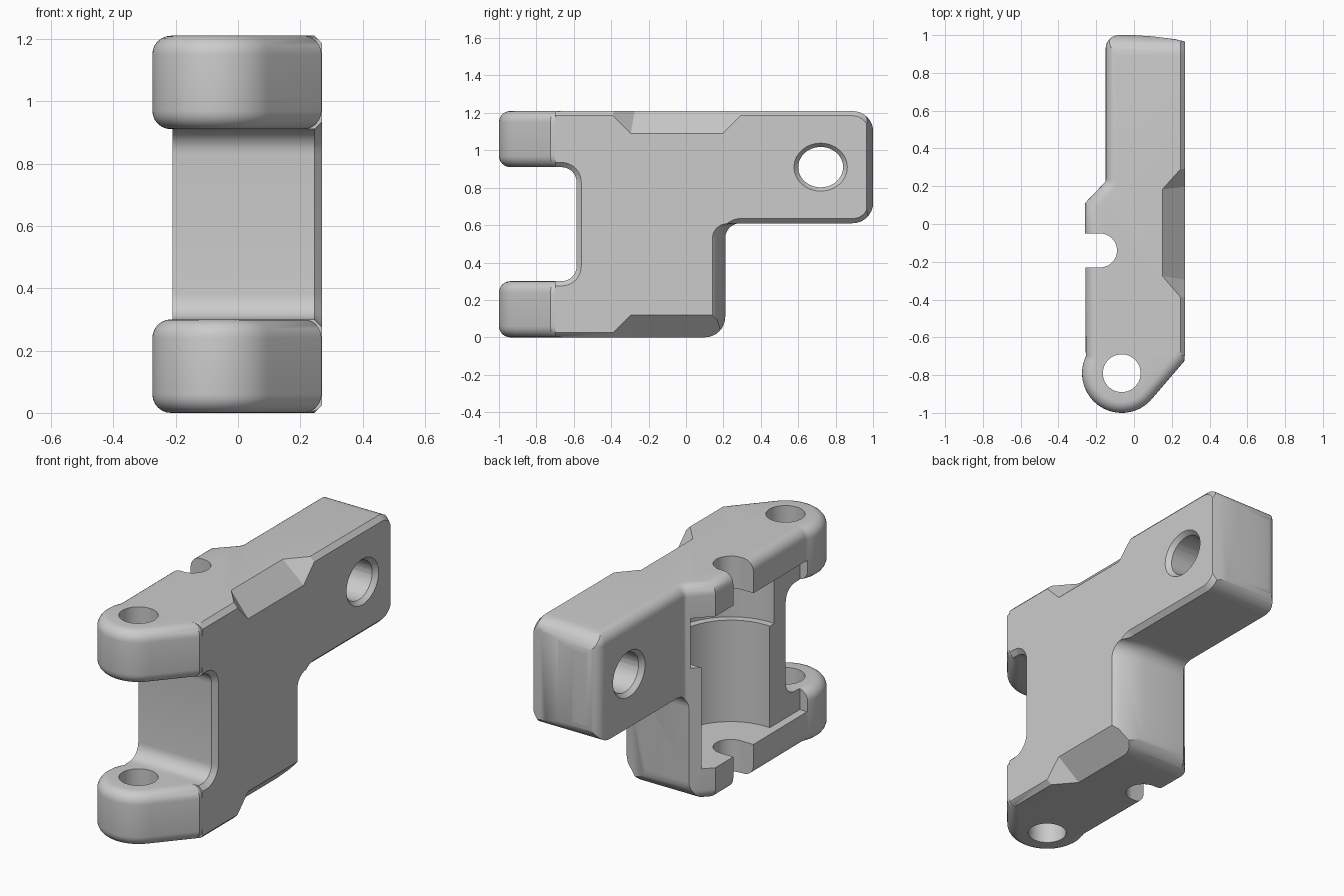
import bpy, bmesh
from math import cos, sin, radians, tan, pi
from mathutils import Vector

if "Cube" in bpy.data.objects:
    bpy.data.objects.remove(bpy.data.objects["Cube"], do_unlink=True)

GREY = (0.6, 0.6, 0.6, 1)
grey = bpy.data.materials.new("plain grey")
grey.use_nodes = True
grey.diffuse_color = GREY
grey.node_tree.nodes["Principled BSDF"].inputs["Base Color"].default_value = GREY

H = 1.21        # overall height
SIDE = 0.27     # flat side plane


def finish(bm, name):
    bmesh.ops.recalc_face_normals(bm, faces=bm.faces)
    me = bpy.data.meshes.new(name)
    bm.to_mesh(me)
    bm.free()
    me.materials.append(grey)
    ob = bpy.data.objects.new(name, me)
    bpy.context.collection.objects.link(ob)
    return ob


def fillet(corners, steps=8):
    """Round each (u, v, radius) corner of a closed outline."""
    out = []
    n = len(corners)
    for i, (u, v, r) in enumerate(corners):
        p = Vector((u, v))
        if r == 0:
            out.append(p)
            continue
        a = (Vector(corners[i - 1][:2]) - p).normalized()
        b = (Vector(corners[(i + 1) % n][:2]) - p).normalized()
        half = a.angle(b) / 2
        centre = p + (a + b).normalized() * (r / sin(half))
        start = p + a * (r / tan(half)) - centre
        end = p + b * (r / tan(half)) - centre
        sweep = start.angle_signed(end)
        for k in range(steps + 1):
            t = -sweep * k / steps
            out.append(centre + Vector((start.x * cos(t) - start.y * sin(t),
                                        start.x * sin(t) + start.y * cos(t))))
    return out


def inset(outline, d):
    """Move every edge of a counter-clockwise outline inward by d."""
    pts = [Vector(p) for p in outline]
    out = []
    for i, p in enumerate(pts):
        a = (p - pts[i - 1]).normalized()
        b = (pts[(i + 1) % len(pts)] - p).normalized()
        na, nb = Vector((-a.y, a.x)), Vector((-b.y, b.x))
        out.append(p + (na + nb) * (d / (1 + na.dot(nb))))
    return out


def arc(cx, cy, r, a0, a1, steps, squash=1):
    angles = [radians(a0 + (a1 - a0) * k / steps) for k in range(steps + 1)]
    return [Vector((cx + r * cos(a), cy + r * squash * sin(a))) for a in angles]


def loft(name, rings, axis):
    """Skin (outline, height) rings along z (u=x, v=y) or x (u=y, v=z)."""
    bm = bmesh.new()
    loops = [[bm.verts.new((p[0], p[1], w) if axis == "z" else (w, p[0], p[1]))
              for p in outline] for outline, w in rings]
    bm.faces.new(loops[0])
    bm.faces.new(loops[-1])
    n = len(loops[0])
    for low, high in zip(loops, loops[1:]):
        for i in range(n):
            j = (i + 1) % n
            bm.faces.new((low[i], low[j], high[j], high[i]))
    return finish(bm, name)


def prism(name, outline, lo, hi, axis="z", round_lo=0, round_hi=0, steps=6):
    """Extrude an outline, rounding (or with one step chamfering) its rims."""
    def rim(r, w, sign):
        if r == 0:
            return [(outline, w)]
        turns = [pi / 2 * k / steps for k in range(steps + 1)]
        return [(inset(outline, r * (1 - sin(t))), w + sign * r * (1 - cos(t))) for t in turns]
    return loft(name, rim(round_lo, lo, 1) + rim(round_hi, hi, -1)[::-1], axis)


def box(name, x0, x1, y0, y1, z0, z1):
    return prism(name, [(x0, y0), (x1, y0), (x1, y1), (x0, y1)], z0, z1)


def circle(cx, cy, r, squash=1):
    return arc(cx, cy, r, 0, 352.5, 47, squash)


def hull(name, points):
    bm = bmesh.new()
    for p in points:
        bm.verts.new(p)
    bmesh.ops.convex_hull(bm, input=bm.verts)
    return finish(bm, name)


def combine(target, other, operation):
    mod = target.modifiers.new("combine", "BOOLEAN")
    mod.operation = operation
    mod.solver = "EXACT"
    mod.object = other
    bpy.context.view_layer.objects.active = target
    bpy.ops.object.modifier_apply(modifier=mod.name)
    bpy.data.objects.remove(other, do_unlink=True)


# Plan outline with rounded rims, trimmed by the side outline with a chamfered face
PIVOT = (-0.065, -0.79)
lobe_arc = arc(*PIVOT, 0.21, 155, 321, 32)
back = fillet([(0.36, 0.945, 0), (0.22, 0.978, 0), (0.1, 0.993, 0), (0.0, 1.0, 0),
               (-0.15, 1.0, 0.07), (-0.15, 0.225, 0.03), (-0.26, 0.11, 0)])
body = prism("hinge_bracket", lobe_arc + [Vector((0.36, -0.617))] + back, 0, H,
             round_lo=0.06, round_hi=0.06)

side = fillet([(-0.8, 0, 0), (0.21, 0, 0.11), (0.21, 0.61, 0.08), (1.001, 0.61, 0.11),
               (1.001, H, 0.11), (-0.8, H, 0), (-0.8, 0.91, 0), (-0.585, 0.91, 0.08),
               (-0.585, 0.30, 0.08), (-0.8, 0.30, 0)])
combine(body, prism("side_trim", side, -0.5, SIDE, "x", round_hi=0.025, steps=1), "INTERSECT")
combine(body, box("front_trim", -1, 1, -2, -0.70, -1, 2), "DIFFERENCE")

# Rounded hinge lobes, lower and upper
for z in (0, 0.91):
    outline = lobe_arc + [Vector(p) for p in ((0.268, -0.724), (0.268, -0.6), (-0.255, -0.6))]
    combine(body, prism("hinge_lobe", outline, z, z + 0.30, round_lo=0.06, round_hi=0.06), "UNION")

# Slanted rear of the lower block, following the fillet under the arm
gap = fillet([(0.211, -0.2, 0), (0.6, -0.2, 0), (0.6, 0.608, 0), (0.211, 0.608, 0.08)])
slant = [([p - Vector((shift, 0)) for p in gap], x)
         for x, shift in ((0.10, 0), (0.245, 0.045), (0.3, 0.1))]
combine(body, loft("rear_slant", slant, "x"), "DIFFERENCE")

# Recess between the flanges, and the stepped round pocket behind it
SLOT = (-0.18, -0.14)
combine(body, box("flange_recess", -0.6, -0.21, -0.71, 0.4, 0.18, 1.03), "DIFFERENCE")
combine(body, prism("lower_pocket", circle(*SLOT, 0.305), 0.18, 0.80), "DIFFERENCE")
combine(body, prism("upper_pocket", circle(*SLOT, 0.345), 0.75, 1.03), "DIFFERENCE")

# Open slot through both flanges
slot = arc(*SLOT, 0.09, -90, 90, 24) + [Vector((-0.6, -0.05)), Vector((-0.6, -0.23))]
combine(body, prism("flange_slot", slot, -0.1, 1.4), "DIFFERENCE")

# Pivot hole and countersunk, slightly oval cross hole
combine(body, prism("pivot_hole", circle(*PIVOT, 0.1), -0.1, 1.4), "DIFFERENCE")
CROSS = (0.72, 0.91)
combine(body, prism("cross_hole", circle(*CROSS, 0.12, 0.9), -0.5, 0.5, "x"), "DIFFERENCE")
for x, d in ((SIDE, 0.03), (-0.15, -0.03)):
    cone = [(circle(*CROSS, 0.17, 0.9), x + d), (circle(*CROSS, 0.115, 0.9), x - d)]
    combine(body, loft("countersink", cone, "x"), "DIFFERENCE")

# Sloped relief cuts on the side face, top and bottom
for flip, end in ((False, 0.2), (True, 0.6)):
    pts = [(0.12, -0.27, 1.24), (0.12, end - 0.02, 1.24), (0.30, -0.3, 1.06),
           (0.30, end, 1.06), (0.30, -0.48, 1.24), (0.30, end + 0.18, 1.24)]
    if flip:
        pts = [(x, y, H - z) for x, y, z in pts]
    combine(body, hull("relief_cut", pts), "DIFFERENCE")

# Smooth shading with crisp edges
bpy.ops.object.select_all(action="DESELECT")
body.select_set(True)
bpy.context.view_layer.objects.active = body
bpy.ops.object.shade_smooth_by_angle(angle=radians(30))
